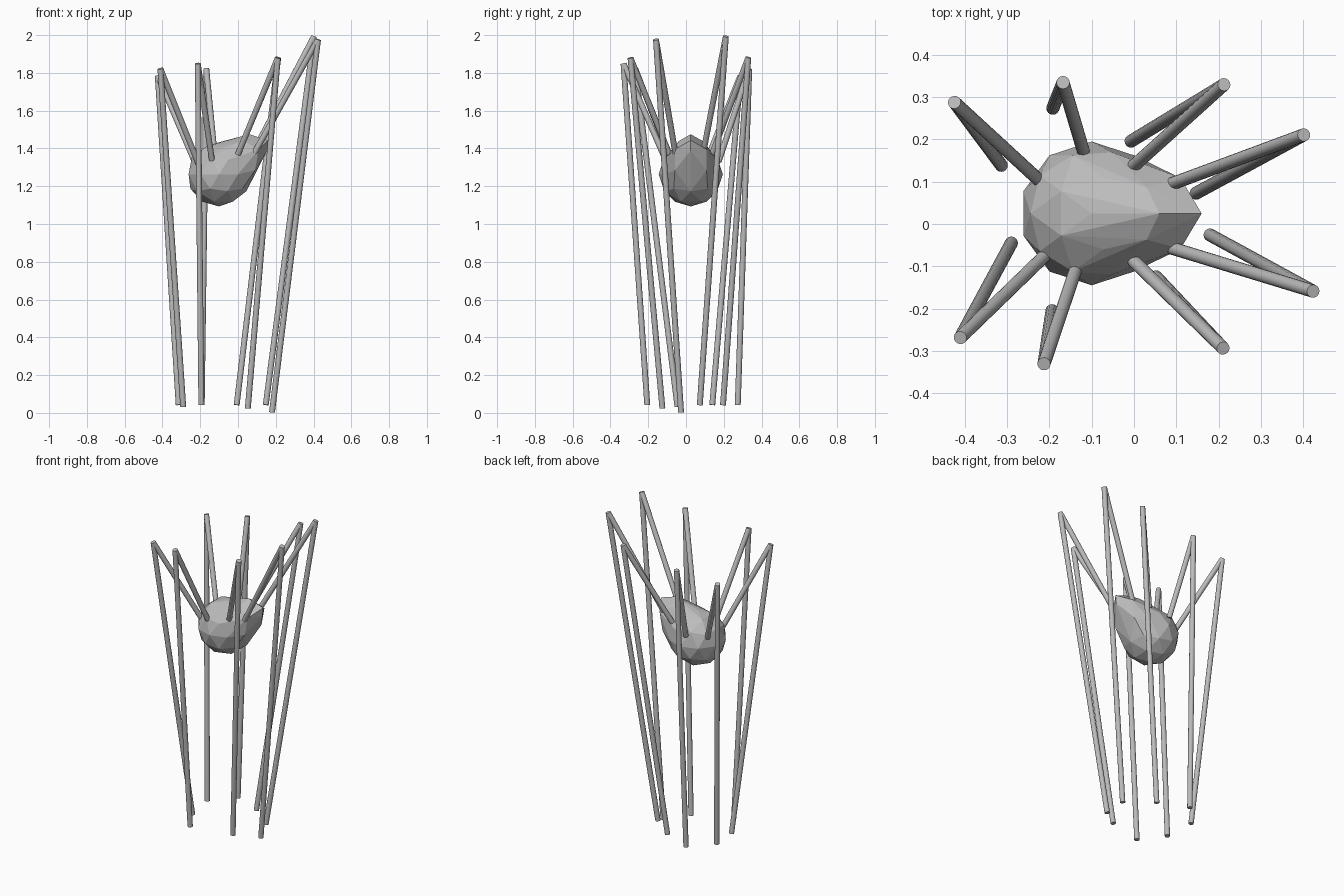
import bpy, bmesh, math
from mathutils import Vector

if "Cube" in bpy.data.objects:
    bpy.data.objects.remove(bpy.data.objects["Cube"])

grey = bpy.data.materials.new("mid grey")
grey.diffuse_color = (0.5, 0.5, 0.5, 1)
grey.use_nodes = True
grey.node_tree.nodes["Principled BSDF"].inputs["Base Color"].default_value = grey.diffuse_color


def finish(bm, name):
    me = bpy.data.meshes.new(name)
    bm.to_mesh(me)
    bm.free()
    me.materials.append(grey)
    ob = bpy.data.objects.new(name, me)
    bpy.context.collection.objects.link(ob)
    return ob


# Body: faceted ball with a blunt head pulled out towards +x and up
CY = 0.025
bm = bmesh.new()
bmesh.ops.create_icosphere(bm, subdivisions=2, radius=0.17)
bmesh.ops.translate(bm, verts=bm.verts, vec=(-0.10, CY, 1.263))
for x, z in ((0.06, 1.475), (0.16, 1.443), (0.155, 1.39)):
    bm.verts.new((x, CY, z))
for x, dy, z in ((0.03, 0.062, 1.44), (0.11, 0.084, 1.395), (0.09, 0.084, 1.284)):
    for s in (-1, 1):
        bm.verts.new((x, CY + s * dy, z))
hull = bmesh.ops.convex_hull(bm, input=bm.verts[:])
junk = set(hull["geom_interior"]) | set(hull["geom_unused"])
bmesh.ops.delete(bm, geom=[v for v in junk if isinstance(v, bmesh.types.BMVert)], context="VERTS")
bmesh.ops.recalc_face_normals(bm, faces=bm.faces[:])
finish(bm, "body")


# Legs: thin tubes folded at a high knee
def ring(bm, centre, normal, r=0.0155, n=16):
    normal = normal.normalized()
    u = Vector((1, 0, 0))
    u = (u - normal * u.dot(normal)).normalized()
    v = normal.cross(u)
    return [bm.verts.new(centre + r * (math.cos(a) * u + math.sin(a) * v))
            for a in (2 * math.pi * i / n for i in range(n))]


def bridge(bm, a, b):
    for i in range(len(a)):
        j = (i + 1) % len(a)
        f = bm.faces.new((a[i], a[j], b[j], b[i]))
        f.smooth = True


def leg(name, hip, knee, foot):
    hip, knee, foot = Vector(hip), Vector(knee), Vector(foot)
    up, low = (knee - hip).normalized(), (knee - foot).normalized()
    for part, start, d in (("upper", hip, up), ("lower", foot, low)):
        bm = bmesh.new()
        a = ring(bm, start, d)
        b = ring(bm, knee, up + low)
        bridge(bm, a, b)
        bm.faces.new(a[::-1])
        bmesh.ops.recalc_face_normals(bm, faces=bm.faces[:])
        if part == "lower":
            bm.faces.new(b)
        ob = finish(bm, f"{name}_{part}")
        for o in bpy.context.selected_objects:
            o.select_set(False)
        ob.select_set(True)
        bpy.context.view_layer.objects.active = ob
        bpy.ops.object.shade_smooth_by_angle(angle=math.radians(40))


# hip, knee, foot of each leg
leg("head_leg_back", (0.06, 0.084, 1.34), (0.402, 0.211, 1.993), (0.147, 0.073, 0.042))
leg("head_leg_front", (0.05, -0.045, 1.31), (0.424, -0.159, 1.977), (0.18, -0.026, 0.003))
leg("second_leg_back", (0.0, 0.138, 1.37), (0.213, 0.330, 1.882), (-0.007, 0.196, 0.042))
leg("second_leg_front", (0.0, -0.088, 1.37), (0.211, -0.294, 1.880), (0.052, -0.125, 0.024))
leg("third_leg_back", (-0.12, 0.173, 1.33), (-0.168, 0.335, 1.823), (-0.192, 0.274, 0.042))
leg("third_leg_front", (-0.138, -0.108, 1.34), (-0.213, -0.331, 1.850), (-0.194, -0.205, 0.042))
leg("rear_leg_back", (-0.225, 0.104, 1.32), (-0.425, 0.288, 1.785), (-0.314, 0.139, 0.042))
leg("rear_leg_front", (-0.21, -0.074, 1.32), (-0.411, -0.269, 1.823), (-0.290, -0.045, 0.032))
